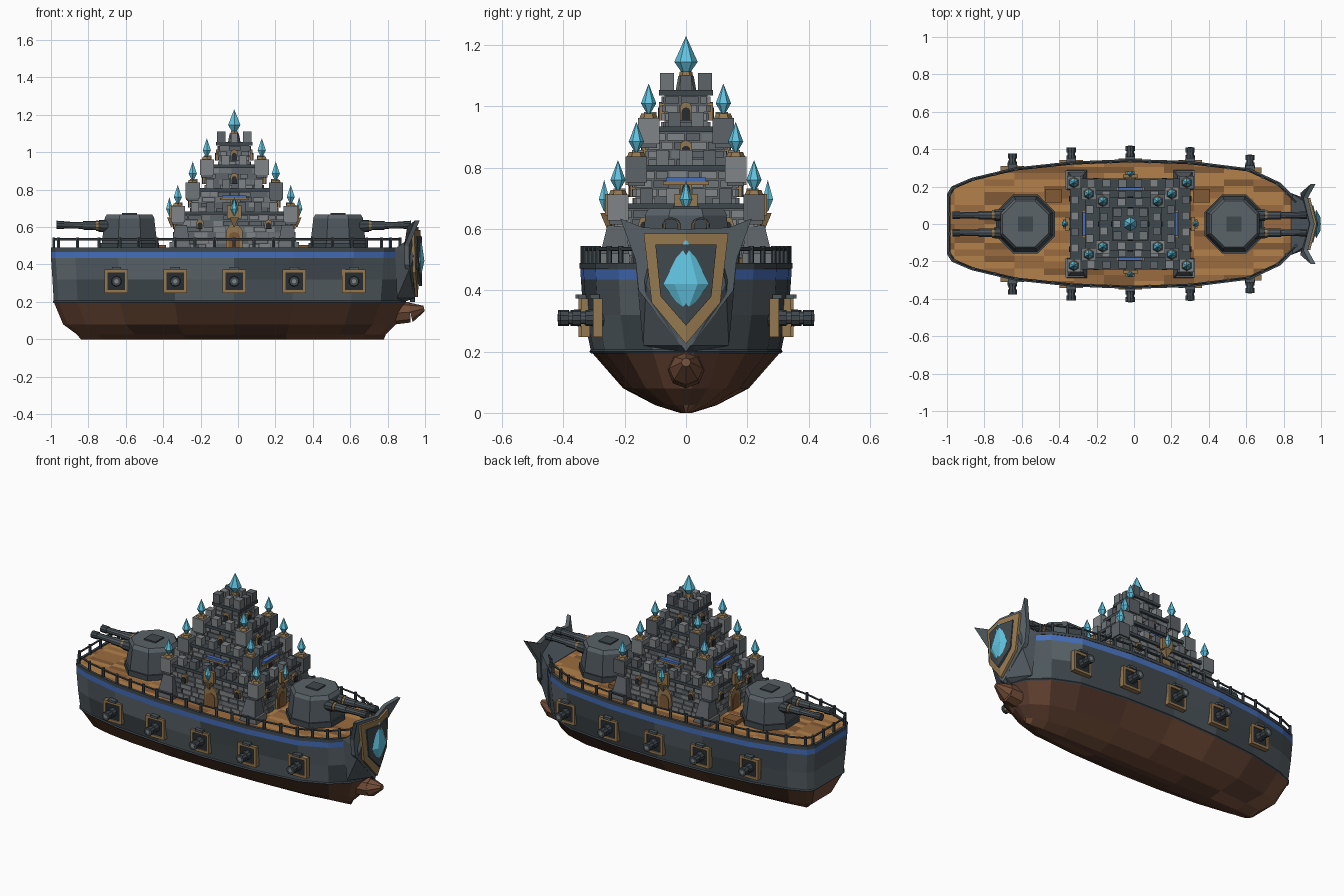
import bpy, bmesh, random
from math import pi, ceil
from mathutils import Matrix, Vector

if "Cube" in bpy.data.objects:
    bpy.data.objects.remove(bpy.data.objects["Cube"])

random.seed(4)
COL = dict(steel1=(.10, .125, .14), steel2=(.075, .095, .11), steel3=(.05, .065, .075),
           rust1=(.17, .075, .04), rust2=(.13, .055, .03), rust3=(.09, .04, .025),
           wood1=(.45, .22, .07), wood2=(.33, .15, .05), wood3=(.22, .10, .035),
           stone1=(.16, .18, .19), stone2=(.11, .125, .14), stone3=(.22, .235, .245),
           blue=(.06, .16, .5), gold=(.3, .19, .08), cyan=(.12, .55, .75), black=(.02, .025, .03))
NAMES = list(COL)
for n, c in COL.items():
    bpy.data.materials.new(n).diffuse_color = (*c, 1)
I = Matrix.Identity(4)
CX = -0.02                                   # ship's middle


def pick(group):
    return group + str(random.randint(1, 3))


def paint(verts, mat):
    for f in {f for v in verts for f in v.link_faces}:
        f.material_index = NAMES.index(mat)


def box(bm, c, s, mat, M=I):
    m = M @ Matrix.Translation(c) @ Matrix.Diagonal((*s, 1))
    paint(bmesh.ops.create_cube(bm, size=1, matrix=m)['verts'], mat)


def rod(bm, a, b, r1, r2, n, mat, M=I, spin=0):
    a, b = Vector(a), Vector(b)
    m = M @ Matrix.Translation((a + b) / 2) @ (b - a).to_track_quat('Z', 'Y').to_matrix().to_4x4() \
        @ Matrix.Rotation(spin, 4, 'Z')
    paint(bmesh.ops.create_cone(bm, cap_ends=True, segments=n, radius1=r1, radius2=r2,
                                depth=(b - a).length, matrix=m)['verts'], mat)


def make(name, bm):
    bmesh.ops.remove_doubles(bm, verts=bm.verts, dist=1e-5)
    bmesh.ops.recalc_face_normals(bm, faces=bm.faces)
    me = bpy.data.meshes.new(name)
    bm.to_mesh(me)
    bm.free()
    for n in NAMES:
        me.materials.append(bpy.data.materials[n])
    ob = bpy.data.objects.new(name, me)
    bpy.context.collection.objects.link(ob)
    return ob


# Hull: plan outline lofted through horizontal rings
PLAN = [(-1, .16), (-.975, .2), (-.87, .245), (-.64, .3), (-.34, .332), (-.02, .345),
        (.3, .335), (.62, .295), (.78, .22), (.88, .12), (.915, .03)]


def ring(z, x0, x1, w):
    half = [(x0 + (x + 1) / 1.915 * (x1 - x0), y / .345 * w, z) for x, y in PLAN]
    return half + [(x, -y, z) for x, y, z in reversed(half)]


def loft(bm, rings, groups):
    vs = [[bm.verts.new(p) for p in r] for r in rings]
    n = len(vs[0])
    for k, g in enumerate(groups):
        for i in range(n):
            j = (i + 1) % n
            f = bm.faces.new((vs[k][i], vs[k][j], vs[k + 1][j], vs[k + 1][i]))
            f.material_index = NAMES.index(g if g in COL else pick(g))
    return vs


bm = bmesh.new()
vs = loft(bm, [ring(*r) for r in [(0, -.84, .78, .02), (.025, -.86, .79, .1), (.08, -.935, .845, .205),
                                  (.2, -.985, .895, .31), (.32, -.992, .905, .335), (.435, -1, .913, .343),
                                  (.468, -1, .915, .345), (.48, -1, .915, .345)]],
          ['rust', 'rust', 'rust', 'steel', 'steel', 'blue', 'steel3'])
bm.faces.new(vs[0]).material_index = NAMES.index('rust3')
make('hull', bm)

bm = bmesh.new()                              # rim around the deck and waterline strake
rim = [ring(.472, -1, .917, .347), ring(.49, -1, .917, .347), ring(.49, -.985, .9, .33), ring(.472, -.985, .9, .33)]
loft(bm, rim + rim[:1], ['steel3'] * 4)
loft(bm, [ring(.194, -.985, .895, .31), ring(.2, -.99, .9, .316), ring(.207, -.986, .896, .311)], ['steel3'] * 2)
make('rim', bm)

# Planked deck
bm = bmesh.new()
bm.faces.new([bm.verts.new(p) for p in ring(.482, -.995, .91, .34)])
cuts = [((0, y * .034, 0), (0, 1, 0)) for y in range(-10, 11)] + [((x * .16, 0, 0), (1, 0, 0)) for x in range(-6, 6)]
for co, no in cuts:
    bmesh.ops.bisect_plane(bm, geom=bm.verts[:] + bm.edges[:] + bm.faces[:], plane_co=co, plane_no=no)
for f in bm.faces:
    f.material_index = NAMES.index(pick('wood'))
for x in (-.43, .36):
    box(bm, (x, .15, .49), (.09, .07, .03), 'wood3')
make('deck', bm)

# Railing
bm = bmesh.new()
top = [Vector(p) for p in ring(.535, -.985, .9, .335)]
for i, a in enumerate(top):
    b = top[(i + 1) % len(top)]
    if max(a.x, b.x) > .87:
        continue
    rod(bm, a, b, .006, .006, 6, 'steel3')
    for k in range(ceil((b - a).length / .12)):
        p = a.lerp(b, k / ceil((b - a).length / .12))
        rod(bm, (p.x, p.y, .48), (p.x, p.y, .545), .009, .009, 6, 'steel3')
make('railing', bm)

# Broadside guns in framed ports
bm = bmesh.new()
for x, y in [(-.65, .295), (-.335, .327), (CX, .336), (.3, .328), (.62, .288)]:
    for s in (1, -1):
        M = Matrix.Translation((x, s * y, .31)) @ Matrix.Rotation(s * pi / 2, 4, 'Z')   # local +x = outward
        for k in (1, -1):
            box(bm, (0, k * .055, 0), (.03, .016, .126), 'gold', M)
            box(bm, (0, 0, k * .055), (.03, .126, .016), 'gold', M)
        box(bm, (0, 0, 0), (.016, .1, .1), 'black', M)
        box(bm, (.01, 0, .07), (.03, .05, .014), 'steel2', M)
        rod(bm, (-.03, 0, 0), (.04, 0, 0), .03, .026, 10, 'steel3', M)
        rod(bm, (.03, 0, 0), (.08, 0, 0), .021, .02, 10, 'steel2', M)
        rod(bm, (.055, 0, 0), (.082, 0, 0), .026, .026, 10, 'steel3', M)
        rod(bm, (.08, 0, 0), (.083, 0, 0), .012, .012, 8, 'stone3', M)
make('side_guns', bm)

# Twin-barrel turrets fore and aft
for name, x, s in (('fore_turret', .535, 1), ('aft_turret', -.58, -1)):
    bm = bmesh.new()
    M = Matrix.Translation((x, 0, 0)) @ Matrix.Diagonal((s, 1, 1, 1))
    for z0, z1, r0, r1, m in [(.48, .515, .17, .17, 'steel3'), (.515, .645, .16, .143, 'steel2'),
                              (.645, .667, .146, .132, 'steel1')]:
        rod(bm, (0, 0, z0), (0, 0, z1), r0, r1, 8, m, M, pi / 8)
    box(bm, (0, 0, .668), (.08, .08, .014), 'steel3', M)
    for y in (-.047, .047):
        rod(bm, (.1, y, .605), (.165, y, .607), .034, .032, 10, 'steel3', M)
        rod(bm, (.165, y, .607), (.18, y, .607), .028, .028, 10, 'gold', M)
        rod(bm, (.15, y, .607), (.25, y, .609), .025, .023, 10, 'steel2', M)
        rod(bm, (.24, y, .609), (.385, y, .612), .019, .017, 10, 'steel2', M)
        rod(bm, (.35, y, .611), (.39, y, .612), .022, .022, 10, 'steel3', M)
    make(name, bm)


# Stepped castle
def crystal(bm, p, r, h, M=I):
    x, y, z = p
    rod(bm, (x, y, z), (x, y, z + h * .4), 0, r, 6, 'cyan', M)
    rod(bm, (x, y, z + h * .4), (x, y, z + h), r, 0, 6, 'cyan', M)


def arch(bm, M, w, h, fill):
    for k, m, d in ((1, 'gold', .012), (.7, fill, .016)):
        box(bm, (0, 0, h * k / 2), (2 * d, w * k, h * k), m, M)
        rod(bm, (-d, 0, h * k), (d, 0, h * k), w * k / 2, w * k / 2, 10, m, M)


def spread(half, step):
    n = max(2, round(2 * half / step))
    return [-half + 2 * half * i / n for i in range(n + 1)]


castle, gems = bmesh.new(), bmesh.new()
TIERS = [(.48, .675, .305, .225, .05), (.675, .8, .225, .165, .05), (.8, .925, .15, .125, .05), (.925, 1.045, .08, .07, .045)]
for t, (z0, z1, hx, hy, mw) in enumerate(TIERS):
    C = Matrix.Translation((CX, 0, 0))
    box(castle, (0, 0, (z0 + z1) / 2), (2 * hx, 2 * hy, z1 - z0), 'stone2', C)
    box(castle, (0, 0, z1), (2 * hx + .035, 2 * hy + .035, .018), 'steel3', C)
    rows = round((z1 - z0) / .033)
    for a in range(4):                        # bricks and battlements on each side
        d, w = (hx, hy) if a % 2 == 0 else (hy, hx)
        M = C @ Matrix.Rotation(a * pi / 2, 4, 'Z')
        rh = (z1 - z0 - .01) / rows
        for r in range(rows):
            y = -w
            while y < w - .01:
                b = min(random.uniform(.04, .075), w - y)
                box(castle, (d, y + b / 2, z0 + (r + .5) * rh), (random.uniform(.008, .022), b - .005, rh - .005), pick('stone'), M)
                y += b
        for y in spread(w - .01, .085)[1:-1]:
            box(castle, (d - .008, y, z1 + .03), (.04, mw - .008, .055), pick('stone'), M)
        arch(castle, M @ Matrix.Translation((d + .006, 0, z0 + (.0 if t == 0 else .03))),
             .09 if t == 0 else .04, .09 if t == 0 else .04, 'wood3' if t == 0 else 'black')
        if t == 0:
            for y in (-.6 * w, .6 * w):
                arch(castle, M @ Matrix.Translation((d + .006, y, .59)), .04, .03, 'black')
            box(castle, (d + .03, 0, .68), (.02, .075, .07), 'gold', M)      # crest
            rod(castle, (d + .03, 0, .652), (d + .03, 0, .6), .035, .004, 4, 'gold', M, pi / 4)
            crystal(gems, (d + .042, 0, .655), .02, .105, M)
        if t == 1:
            box(castle, (d + .015, 0, .762), (.03, .13, .012), 'blue', M)
            box(castle, (d + .015, 0, .75), (.034, .15, .012), 'gold', M)
    for sx in (1, -1):                        # corner turrets
        for sy in (1, -1):
            px, py = sx * (hx - .003), sy * (hy - .003)
            if t == 3:
                box(castle, (sx * .07, sy * .062, z1 + .035), (.045, .045, .06), pick('stone'), C)
                continue
            box(castle, (px, py, z1 - .005), (.075, .07, .085), pick('stone'), C)
            box(castle, (px, py, z1 - .045), (.06, .055, .03), 'stone2', C)
            rod(castle, (px, py, z1 + .037), (px, py, z1 + .052), .03, .024, 6, 'gold', C)
            crystal(gems, (px, py, z1 + .042), .025, .108, C)
            if t == 0:
                rod(castle, (sx * .285, sy * .235, .48), (sx * .285, sy * .225, .61), .075, .045, 4, 'stone2', C, pi / 4)
                box(castle, (sx * .295, sy * .235, .5), (.1, .1, .04), 'stone1', C)
rod(castle, (CX, 0, 1.045), (CX, 0, 1.1), .035, .025, 8, 'stone1')
rod(castle, (CX, 0, 1.09), (CX, 0, 1.115), .025, .02, 6, 'gold')
crystal(gems, (CX, 0, 1.09), .038, .14)
make('castle', castle)


# Bow shield: folded plates in front of a solid prow
def plate(bm, half, x0, k, th, mat):
    """half: (y, z, forward shift) points from top centre to bottom centre."""
    tops = {}
    for s in (1, -1):
        fr = [(x0 - k * y + dx, s * y, z) for y, z, dx in half]
        lay = [[bm.verts.new((x - d, y, z)) for x, y, z in fr] for d in (0, th)]
        faces = [lay[0], lay[1][::-1]] + [[lay[0][i], lay[0][i + 1], lay[1][i + 1], lay[1][i]] for i in range(len(fr) - 1)]
        for f in faces:
            bm.faces.new(f).material_index = NAMES.index(mat)


bm = bmesh.new()
plate(bm, [(0, .6, 0), (.14, .605, 0), (.215, .635, .06), (.165, .5, -.01), (.155, .4, -.01), (0, .2, -.02)], .965, .25, .025, 'steel1')
plate(bm, [(0, .585, 0), (.138, .585, 0), (.112, .36, 0), (0, .225, -.015)], .977, .25, .015, 'gold')
plate(bm, [(0, .55, 0), (.1, .55, 0), (.083, .38, 0), (0, .285, 0)], .983, .25, .015, 'steel3')
make('bow_shield', bm)

bm = bmesh.new()
for p in [(.84, .165, .485), (.85, .14, .22), (.945, .1, .56), (.935, .13, .42), (.94, .02, .22), (.89, .03, .2)]:
    for s in (1, -1):
        bm.verts.new((p[0], s * p[1], p[2]))
bmesh.ops.convex_hull(bm, input=bm.verts[:])
for f in bm.faces:
    f.material_index = NAMES.index('steel2')
make('prow', bm)

crystal(gems, (0, 0, .32), .075, .25, Matrix.Translation((.975, 0, 0)) @ Matrix.Diagonal((.33, 1, 1, 1)))
make('crystals', gems)

bm = bmesh.new()                              # ram
rod(bm, (.84, 0, .14), (.92, 0, .145), .06, .055, 8, 'rust1')
rod(bm, (.92, 0, .145), (.995, 0, .165), .055, .015, 8, 'rust1')
make('ram', bm)

for m in bpy.data.materials:
    if m.users and not m.is_grease_pencil:
        m.use_nodes = True
        m.node_tree.nodes["Principled BSDF"].inputs["Base Color"].default_value = m.diffuse_color
